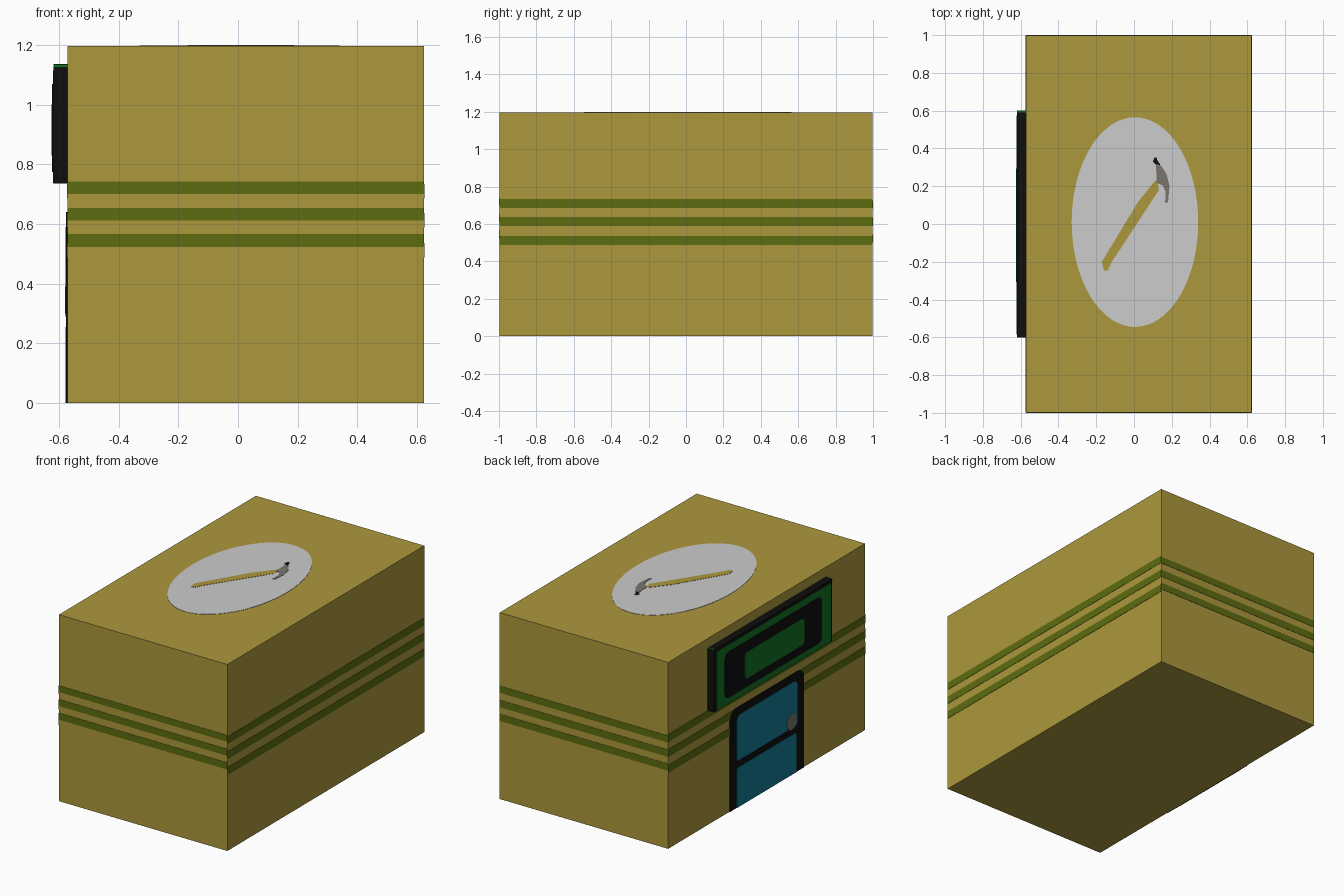
import bpy, bmesh, math
from mathutils import Vector

if "Cube" in bpy.data.objects:
    bpy.data.objects.remove(bpy.data.objects["Cube"])


def material(name, r, g, b):
    lin = [((c / 255 + 0.055) / 1.055) ** 2.4 if c > 10 else c / 255 / 12.92 for c in (r, g, b)]
    m = bpy.data.materials.new(name)
    m.diffuse_color = (*lin, 1)
    m.use_nodes = True
    m.node_tree.nodes["Principled BSDF"].inputs["Base Color"].default_value = m.diffuse_color
    return m


TAN = material("tan_wall", 172, 152, 60)
OLIVE = material("olive_stripe", 93, 108, 16)
BLACK = material("black", 14, 14, 14)
GREEN = material("sign_green", 17, 112, 36)
BLUE = material("door_blue", 17, 122, 146)
GREY = material("metal_grey", 122, 117, 108)
WHITE = material("pale_grey", 204, 204, 204)


def finish(name, bm, mat):
    bmesh.ops.recalc_face_normals(bm, faces=bm.faces[:])
    me = bpy.data.meshes.new(name)
    bm.to_mesh(me)
    bm.free()
    me.materials.append(mat)
    ob = bpy.data.objects.new(name, me)
    bpy.context.collection.objects.link(ob)
    return ob


def box(name, lo, hi, mat):
    bm = bmesh.new()
    bmesh.ops.create_cube(bm, size=1)
    for v in bm.verts:
        v.co = Vector([lo[i] + (v.co[i] + 0.5) * (hi[i] - lo[i]) for i in range(3)])
    return finish(name, bm, mat)


def plate(name, outline, side, level, top, mat):
    """Extrude a flat outline from level to top, on the roof (x, y) or the left wall (y, z)."""
    def place(u, v, d):
        return (u, v, d) if side == "roof" else (d, u, v)
    bm = bmesh.new()
    f = bm.faces.new([bm.verts.new(place(u, v, level)) for u, v in outline])
    new = bmesh.ops.extrude_face_region(bm, geom=[f])["geom"]
    for g in new:
        if isinstance(g, bmesh.types.BMVert):
            g.co += Vector(place(0, 0, top - level))
    return finish(name, bm, mat)


def rounded(u0, u1, v0, v1, r_bottom, r_top, n=5):
    pts = []
    for cu, cv, r, a0 in ((u1, v0, r_bottom, -90), (u1, v1, r_top, 0),
                          (u0, v1, r_top, 90), (u0, v0, r_bottom, 180)):
        if r == 0:
            pts.append((cu, cv))
            continue
        cu += -r if cu == u1 else r
        cv += -r if cv == v1 else r
        for i in range(n + 1):
            a = math.radians(a0 + 90 * i / n)
            pts.append((cu + r * math.cos(a), cv + r * math.sin(a)))
    return pts


def ellipse(cu, cv, ru, rv, n):
    return [(cu + ru * math.cos(i * math.tau / n), cv + rv * math.sin(i * math.tau / n)) for i in range(n)]


# Building block
X0, X1, Y, TOP = -0.572, 0.623, 0.998, 1.196
box("building", (X0, -Y, 0), (X1, Y, TOP), TAN)

# Three stripes on every wall
T = 0.002
front = ((0.701, 0.742), (0.611, 0.654), (0.523, 0.567))
sides = ((0.686, 0.734), (0.589, 0.637), (0.487, 0.536))
back = ((0.682, 0.726), (0.590, 0.636), (0.502, 0.546))
for i in range(3):
    a, b = front[i]
    box(f"front_stripe_{i}", (X0, -Y - T, a), (X1, -Y, b), OLIVE)
    a, b = back[i]
    box(f"back_stripe_{i}", (X0, Y, a), (X1, Y + T, b), OLIVE)
    a, b = sides[i]
    box(f"right_stripe_{i}", (X1, -Y, a), (X1 + T, Y, b), OLIVE)
    box(f"left_stripe_{i}", (X0 - T, -Y, a), (X0, Y, b), OLIVE)

# Door with two panels and a knob
plate("door_frame", rounded(-0.375, 0.375, 0, 0.64, 0, 0.06), "wall", X0, X0 - 0.004, BLACK)
plate("door_upper_panel", rounded(-0.305, 0.31, 0.3, 0.59, 0.02, 0.04), "wall", X0 - 0.004, X0 - 0.006, BLUE)
plate("door_lower_panel", rounded(-0.295, 0.31, 0, 0.255, 0, 0.02), "wall", X0 - 0.004, X0 - 0.006, BLUE)
plate("door_knob", ellipse(-0.245, 0.34, 0.047, 0.05, 24), "wall", X0 - 0.006, X0 - 0.008, GREY)

# Sign board with nested painted panels
S = -0.619
box("sign_board", (S, -0.598, 0.735), (X0, 0.6, 1.134), BLACK)
plate("sign_field", rounded(-0.585, 0.575, 0.738, 1.115, 0, 0), "wall", S, S - 0.002, GREEN)
plate("sign_ring", rounded(-0.49, 0.495, 0.775, 1.07, 0.04, 0.04), "wall", S - 0.002, S - 0.004, BLACK)
plate("sign_centre", rounded(-0.306, 0.295, 0.83, 1.0, 0.025, 0.025), "wall", S - 0.004, S - 0.006, GREEN)
box("sign_end_trim", (S, -0.6, 1.127), (X0, -0.598, 1.135), GREEN)
box("sign_top_trim", (S, 0.59, 1.134), (X0, 0.6, 1.136), GREEN)

# Painted oval and hammer on the roof
plate("roof_oval", ellipse(0.005, 0.01, 0.335, 0.555, 64), "roof", TOP, TOP + 0.002, WHITE)
handle = [(-0.17, -0.2), (-0.16, -0.245), (-0.138, -0.245), (-0.117, -0.2),
          (0.132, 0.18), (0.122, 0.235), (0.1, 0.215), (0.02, 0.115)]
plate("hammer_handle", handle, "roof", TOP + 0.002, TOP + 0.0035, TAN)
head = [(0.115, 0.315), (0.143, 0.31), (0.172, 0.265), (0.188, 0.2), (0.18, 0.114), (0.165, 0.114),
        (0.167, 0.17), (0.152, 0.205), (0.12, 0.218), (0.118, 0.275)]
plate("hammer_head", head, "roof", TOP + 0.002, TOP + 0.004, GREY)
claw = [(0.1, 0.33), (0.115, 0.315), (0.14, 0.312), (0.125, 0.335), (0.118, 0.352), (0.108, 0.352)]
plate("hammer_claw", claw, "roof", TOP + 0.002, TOP + 0.004, BLACK)
